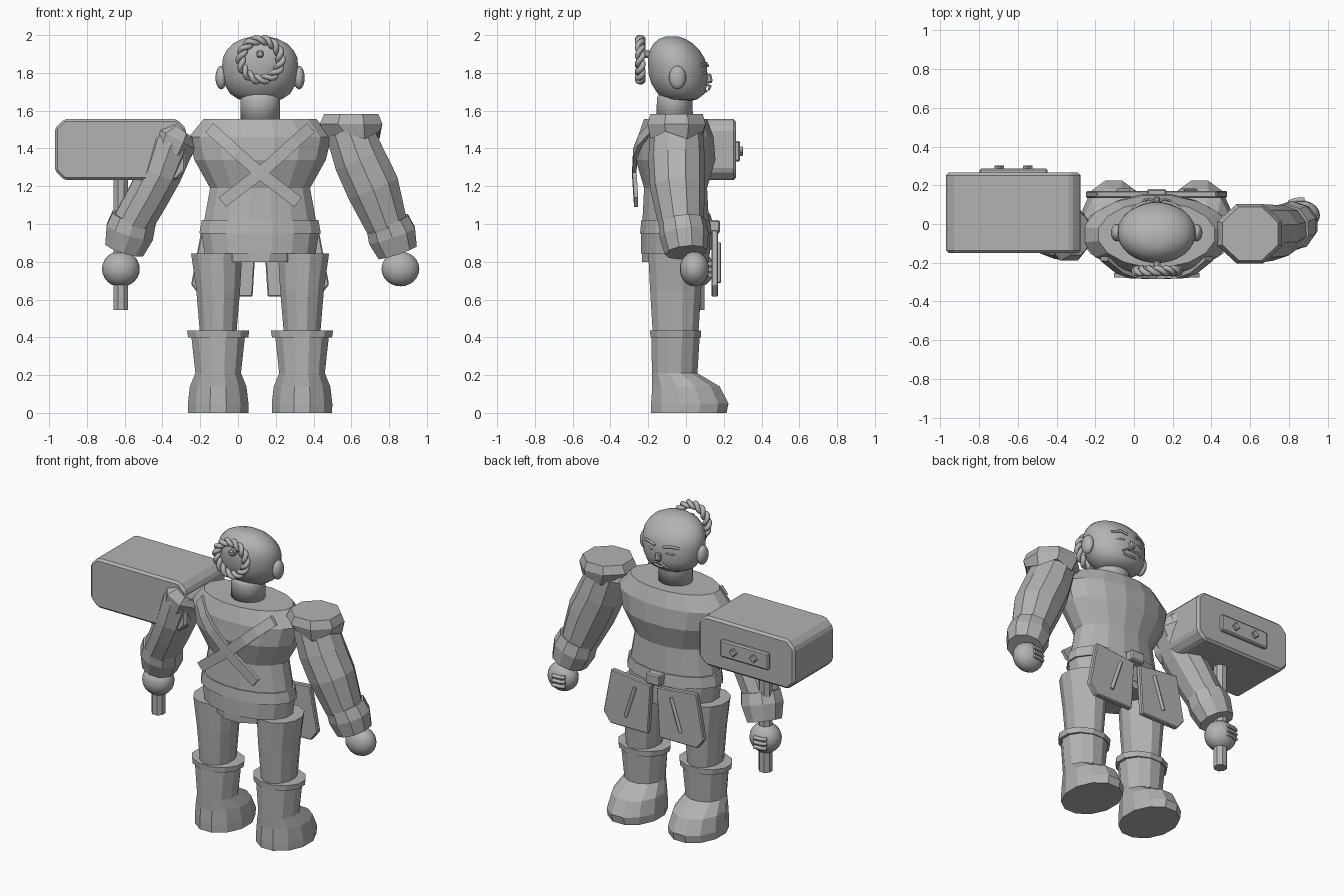
import bpy, bmesh, math
from mathutils import Vector, Matrix

if "Cube" in bpy.data.objects:
    bpy.data.objects.remove(bpy.data.objects["Cube"])

GREY = bpy.data.materials.new("plain grey")
GREY.diffuse_color = (0.45, 0.45, 0.45, 1)
GREY.use_nodes = True
GREY.node_tree.nodes["Principled BSDF"].inputs["Base Color"].default_value = GREY.diffuse_color
CX, CY = 0.117, -0.055          # body axis


def finish(name, bm, smooth=False):
    bmesh.ops.recalc_face_normals(bm, faces=bm.faces)
    me = bpy.data.meshes.new(name)
    bm.to_mesh(me)
    bm.free()
    me.materials.append(GREY)
    for p in me.polygons:
        p.use_smooth = smooth
    ob = bpy.data.objects.new(name, me)
    bpy.context.collection.objects.link(ob)
    return ob


def loft(name, rings, n=12, follow=False, smooth=False, zig=0.0):
    """Skin elliptical rings (x, y, z, rx, ry); follow tilts them along the path."""
    bm = bmesh.new()
    loops = []
    for i, (x, y, z, rx, ry) in enumerate(rings):
        rot = Matrix.Identity(3)
        if follow:
            a, b = rings[max(i - 1, 0)], rings[min(i + 1, len(rings) - 1)]
            d = Vector(b[:3]) - Vector(a[:3])
            rot = Vector((0, 0, -1)).rotation_difference(d).to_matrix()
        loop = []
        for k in range(n):
            t = 2 * math.pi * (k + 0.5) / n
            dz = zig * (k % 2) if i == len(rings) - 1 else 0
            loop.append(bm.verts.new(Vector((x, y, z)) + rot @ Vector((rx * math.cos(t), ry * math.sin(t), dz))))
        loops.append(loop)
    for a, b in zip(loops, loops[1:]):
        for k in range(n):
            bm.faces.new((a[k], a[(k + 1) % n], b[(k + 1) % n], b[k]))
    bm.faces.new(loops[0])
    bm.faces.new(loops[-1])
    return finish(name, bm, smooth)


def box(name, loc, size, rot=(0, 0, 0), bevel=0):
    bm = bmesh.new()
    bmesh.ops.create_cube(bm, size=1)
    bmesh.ops.scale(bm, vec=size, verts=bm.verts)
    if bevel:
        bmesh.ops.bevel(bm, geom=bm.edges[:], offset=bevel, segments=1, affect='EDGES')
    ob = finish(name, bm)
    ob.location, ob.rotation_euler = loc, rot
    return ob


def ball(name, loc, size, rot=(0, 0, 0)):
    bm = bmesh.new()
    bmesh.ops.create_uvsphere(bm, u_segments=20, v_segments=12, radius=1)
    bmesh.ops.scale(bm, vec=size, verts=bm.verts)
    ob = finish(name, bm, True)
    ob.location, ob.rotation_euler = loc, rot
    return ob


def plate(name, outline, y0, y1, bevel=0):
    """Extrude an x-z outline from y0 to y1."""
    bm = bmesh.new()
    f = bm.faces.new([bm.verts.new((x, y0, z)) for x, z in outline])
    ext = bmesh.ops.extrude_face_region(bm, geom=[f])['geom']
    bmesh.ops.translate(bm, vec=(0, y1 - y0, 0), verts=[v for v in ext if isinstance(v, bmesh.types.BMVert)])
    if bevel:
        bmesh.ops.bevel(bm, geom=bm.edges[:], offset=bevel, segments=1, affect='EDGES')
    return finish(name, bm)


def tube(name, pts, r, cyclic=False, res=2):
    cu = bpy.data.curves.new(name, 'CURVE')
    cu.dimensions = '3D'
    cu.bevel_depth, cu.bevel_resolution, cu.use_fill_caps = r, res, True
    sp = cu.splines.new('POLY')
    sp.points.add(len(pts) - 1)
    for p, co in zip(sp.points, pts):
        p.co = (*co, 1)
    sp.use_cyclic_u = cyclic
    cu.materials.append(GREY)
    ob = bpy.data.objects.new(name, cu)
    bpy.context.collection.objects.link(ob)
    return ob


# torso, belt and hips
loft("torso", [(CX, CY, z, rx, ry) for z, rx, ry in
     [(1.555, .305, .17), (1.46, .385, .205), (1.34, .355, .215), (1.19, .27, .17), (1.0, .305, .18)]], 16)
loft("belt", [(CX, CY, z, rx, ry) for z, rx, ry in [(1.02, .315, .185), (.95, .328, .192)]], 16)
loft("hips", [(CX, CY, z, rx, ry) for z, rx, ry in [(.96, .318, .186), (.845, .3, .186)]], 16)
loft("loin_cloth", [(CX, CY, z, rx, ry) for z, rx, ry in [(.86, .2, .186), (.8, .195, .183)]], 12)
box("buckle", (CX, .15, .985), (.1, .06, .07), bevel=.008)

# legs and boots
for s, side in ((-1, "left"), (1, "right")):
    lx = CX + s * .222
    loft(side + "_leg", [(lx + s * .008, CY, .845, .14, .15), (lx, CY, .65, .12, .14), (lx, CY, .42, .1, .125)], 12)
    loft(side + "_boot_cuff", [(lx, CY, .435, .17, .14), (lx, CY, .4, .165, .138)], 12)
    loft(side + "_boot", [(lx, CY, .405, .147, .132), (lx, CY - .005, .21, .125, .125),
         (lx, 0, .14, .155, .185), (lx, .02, .05, .166, .212), (lx, .015, 0, .165, .207)], 12)
    # hip guard plates with a slanted ridge
    guard = [(CX + s * x, z) for x, z in [(.02, .94), (.31, .97), (.365, .68), (.315, .615), (.04, .615)]]
    plate(side + "_hip_guard", guard, .135, .17, .006).rotation_euler = (0, 0, 0)
    tube(side + "_guard_ridge", [(CX + s * .13, .172, .9), (CX + s * .2, .172, .69)], .012, res=1)

# neck and head
loft("neck", [(CX, -.06, 1.54, .105, .098), (CX, -.06, 1.66, .105, .095), (CX, -.055, 1.69, .1, .09)], 24, smooth=True)
loft("head", [(CX, y, z, rx, ry) for z, rx, ry, y in
     [(1.65, .06, .05, -.03), (1.66, .115, .09, -.03), (1.69, .16, .125, -.025), (1.74, .19, .148, -.035),
      (1.79, .2, .156, -.042), (1.84, .202, .157, -.045), (1.88, .198, .15, -.052), (1.92, .178, .132, -.06),
      (1.955, .145, .105, -.068), (1.98, .095, .07, -.072), (1.992, .045, .035, -.075)]], 28, smooth=True)
for s, side in ((-1, "left"), (1, "right")):
    ball(side + "_ear", (CX + s * .206, -.045, 1.775), (.03, .045, .062))
    ball(side + "_eye", (CX + s * .075, .094, 1.8), (.035, .012, .008), (0, 0, -s * .35))
    tube(side + "_brow", [(CX + s * x, y, z) for x, y, z in [(.03, .115, 1.838), (.075, .107, 1.85), (.125, .08, 1.84)]], .008, res=1)
    tube(side + "_whisker", [(CX + s * x, y, z) for x, y, z in [(.01, .116, 1.735), (.04, .13, 1.73), (.07, .12, 1.712)]], .006, res=1)
box("nose", (CX, .118, 1.77), (.035, .04, .05), (.2, 0, 0), .008)
tube("mouth", [(CX - .045, .1, 1.708), (CX, .108, 1.703), (CX + .045, .1, 1.708)], .007, res=1)

# twisted hair ring at the back of the head
for k in range(2):
    pts = []
    for i in range(96):
        t = 2 * math.pi * i / 96
        w = 7 * t + k * math.pi
        r = .105 + .014 * math.cos(w)
        pts.append((CX + .003 + r * math.cos(t), -.242 + .014 * math.sin(w), 1.87 + r * math.sin(t)))
    tube("hair_braid_%d" % k, pts, .015, True)
box("hair_tie", (CX, -.215, 1.9), (.04, .06, .04), bevel=.01)

# crossed straps on the back
for s in (-1, 1):
    path = [(-.27, -.19, 1.51), (-.19, -.255, 1.44), (-.12, -.28, 1.375), (0, -.285, 1.27), (.2, -.275, 1.115)]
    bm = bmesh.new()
    prev = None
    for x, y, z in path:
        row = [bm.verts.new((CX + s * (x + o * .02), y + d, z + o * .025)) for o, d in ((-1, 0), (1, 0), (1, .022), (-1, .022))]
        if prev:
            for k in range(4):
                bm.faces.new((prev[k], prev[(k + 1) % 4], row[(k + 1) % 4], row[k]))
        else:
            bm.faces.new(row)
        prev = row
    bm.faces.new(prev)
    finish("back_strap", bm)

# right arm with shoulder cap
loft("right_shoulder_cap", [(.6, -.05, 1.582, .155, .15), (.598, -.05, 1.53, .18, .166), (.615, -.05, 1.45, .145, .15)], 8, zig=.04)
loft("right_arm", [(.585, -.05, 1.5, .13, .14), (.645, -.05, 1.34, .145, .15), (.715, -.045, 1.19, .148, .145),
     (.785, -.025, 1.0, .118, .12), (.8, -.02, .97, .11, .115)], 10, True)
loft("right_cuff", [(.79, -.02, 1.01, .122, .124), (.815, -.01, .94, .135, .13), (.845, 0, .85, .112, .112)], 10, True)
ball("right_hand", (.86, .045, .762), (.1, .078, .092))

# left arm
loft("left_arm", [(-.3, -.05, 1.5, .1, .11), (-.355, -.05, 1.42, .13, .14), (-.41, -.045, 1.27, .118, .135),
     (-.475, -.02, 1.15, .115, .13), (-.56, .01, 1.0, .11, .115)], 10, True)
loft("left_shoulder_cap", [(-.3, -.05, 1.5, .09, .12), (-.335, -.05, 1.455, .135, .15), (-.365, -.05, 1.38, .125, .14)], 8, True, zig=.03)
loft("left_cuff", [(-.55, .01, 1.03, .125, .12), (-.572, .025, .96, .135, .128), (-.602, .045, .865, .11, .108)], 10, True)
ball("left_hand", (-.62, .06, .762), (.1, .09, .095))

# curled fingers
for hx, hy, d in ((.86, .045, .078), (-.62, .06, .09)):
    for i in range(3):
        z = .79 - i * .03
        tube("finger", [(hx + x, hy + d * f, z) for x, f in [(-.06, .82), (-.03, 1), (.02, 1.04)]], .012, res=1)

# hammer: head with chamfered corners, face plate, studs and shaft
x0, x1, z0, z1, c = -.97, -.275, 1.232, 1.556, .05
plate("hammer_head", [(x0 + c, z0), (x1 - c, z0), (x1, z0 + c), (x1, z1 - c), (x1 - c, z1), (x0 + c, z1),
      (x0, z1 - c), (x0, z0 + c)], -.15, .265, .014)
box("hammer_face_plate", (-.622, .272, 1.385), (.35, .03, .11), bevel=.008)
for x in (-.695, -.548):
    box("hammer_stud", (x, .288, 1.385), (.04, .03, .04), (0, math.pi / 4, 0), .005)
loft("hammer_shaft", [(-.62, .06, 1.25, .042, .042), (-.62, .06, .545, .042, .042)], 8)
